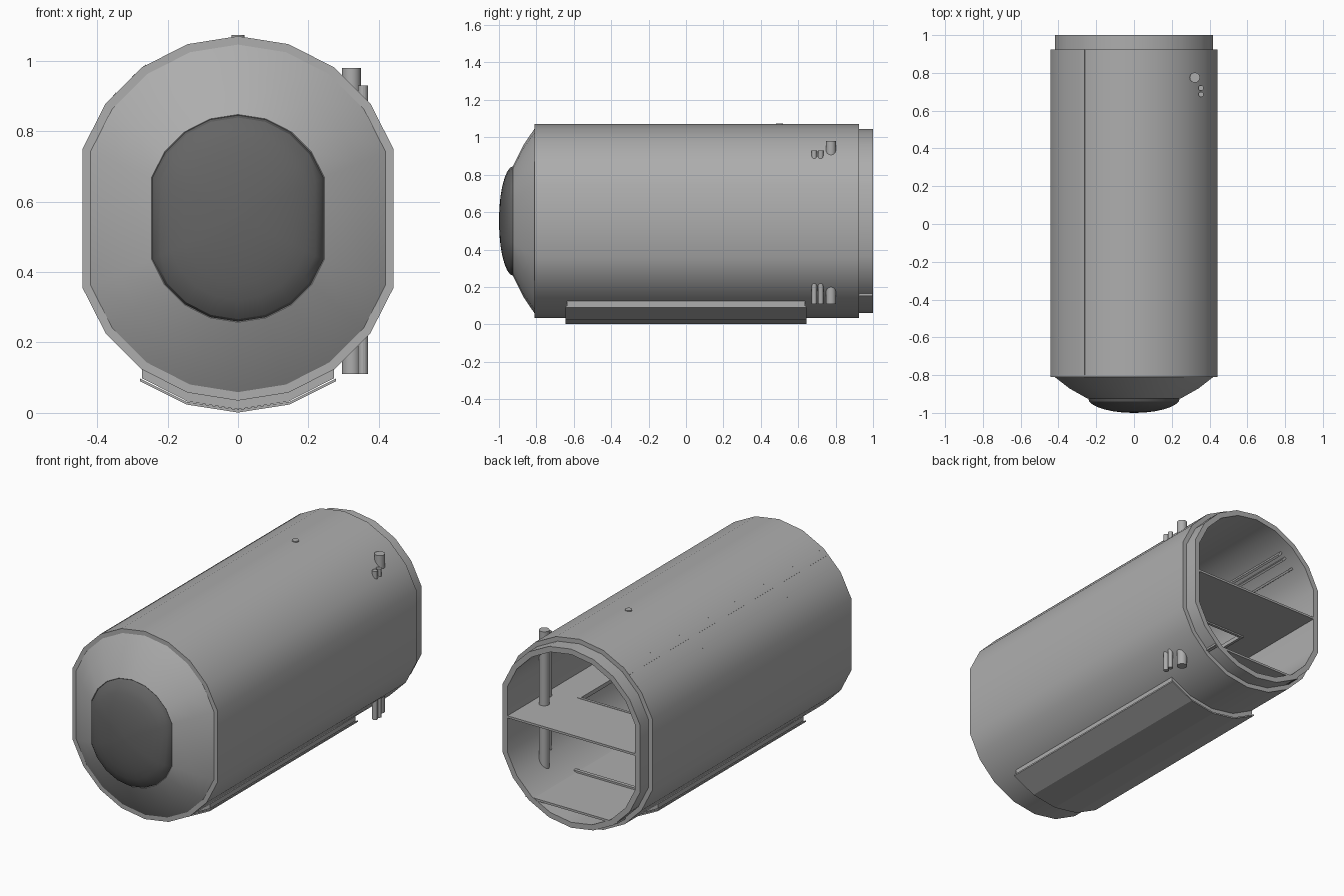
import bpy, bmesh, math

if "Cube" in bpy.data.objects:
    bpy.data.objects.remove(bpy.data.objects["Cube"])

CZ = 0.5525  # height of the hull axis


def material(name, v):
    m = bpy.data.materials.new(name)
    m.diffuse_color = (v, v, v, 1)
    m.use_nodes = True
    m.node_tree.nodes["Principled BSDF"].inputs["Base Color"].default_value = m.diffuse_color
    return m


GREY = material("hull grey", 0.42)
DARK = material("dark glass", 0.13)


def section(r, off=0.0525):
    """Stretched 20-gon section: two arcs joined by straight flanks."""
    pts = []
    for side in (1, -1):
        for i in range(-4, 5):
            a = math.radians(18 * i)
            pts.append((side * r * math.sin(a), CZ + side * (off + r * math.cos(a))))
    return pts


def finish(name, bm, mat, smooth=True):
    bmesh.ops.recalc_face_normals(bm, faces=bm.faces)
    me = bpy.data.meshes.new(name)
    bm.to_mesh(me)
    bm.free()
    ob = bpy.data.objects.new(name, me)
    bpy.context.collection.objects.link(ob)
    me.materials.append(mat)
    if smooth:
        bpy.ops.object.select_all(action='DESELECT')
        ob.select_set(True)
        bpy.context.view_layer.objects.active = ob
        bpy.ops.object.shade_smooth_by_angle(angle=math.radians(28))
    return ob


def loft(name, rings, mat, loop=False, cap=False):
    """Skin (y, radius, offset) rings."""
    bm = bmesh.new()
    vs = [[bm.verts.new((x, y, z)) for x, z in section(r, o)] for y, r, o in rings]
    pairs = list(zip(vs, vs[1:])) + ([(vs[-1], vs[0])] if loop else [])
    for a, b in pairs:
        for i in range(len(a)):
            j = (i + 1) % len(a)
            bm.faces.new((a[i], a[j], b[j], b[i]))
    if cap:
        bm.faces.new(vs[0])
        bm.faces.new(vs[-1])
    return finish(name, bm, mat)


def prism(name, pts, y0, y1, mat=GREY):
    """Extrude an x-z outline along y."""
    bm = bmesh.new()
    f = bm.faces.new([bm.verts.new((x, y0, z)) for x, z in pts])
    new = bmesh.ops.extrude_face_region(bm, geom=[f])['geom']
    bmesh.ops.translate(bm, vec=(0, y1 - y0, 0),
                        verts=[g for g in new if isinstance(g, bmesh.types.BMVert)])
    return finish(name, bm, mat, False)


def box(name, x0, x1, y0, y1, z0, z1):
    return prism(name, [(x0, z0), (x1, z0), (x1, z1), (x0, z1)], y0, y1)


def rod(name, x, y, r, z0, z1, n=16):
    bm = bmesh.new()
    bmesh.ops.create_cone(bm, cap_ends=True, segments=n, radius1=r, radius2=r, depth=z1 - z0)
    bmesh.ops.translate(bm, verts=bm.verts, vec=(x, y, (z0 + z1) / 2))
    return finish(name, bm, GREY)


# Hull shell: nose cone, barrel, rear collar and hollow inside
loft("hull", [(-0.925, 0.258, 0.037), (-0.87, 0.36, 0.045), (-0.81, 0.441, 0.0525),
              (-0.81, 0.465, 0.0525), (0.925, 0.465, 0.0525), (0.925, 0.44, 0.0525),
              (1.0, 0.44, 0.0525), (1.0, 0.41, 0.0525), (-0.79, 0.41, 0.0525),
              (-0.905, 0.235, 0.037)], GREY, loop=True)

# Domed front window
dome = []
for i in range(8):
    t = math.radians(88 * i / 7)
    k = math.cos(t)
    dome.append((-0.922 - 0.078 * math.sin(t), 0.2555 * k, 0.038 * k))
loft("front_window", dome, DARK, cap=True)

# Belly panel hugging the underside, with a thin lip along each edge
arc = [(0.465 * math.sin(math.radians(18 * i)), 0.5 - 0.465 * math.cos(math.radians(18 * i)))
       for i in range(-2, 3)]
prism("belly_panel", [(x, z + 0.002) for x, z in arc] + [(x, z - 0.025) for x, z in arc[::-1]],
      -0.635, 0.635)
prism("belly_skin", [(x * 1.02, z - 0.026) for x, z in arc] +
      [(x * 1.02, z - 0.034) for x, z in arc[::-1]], -0.645, 0.645)

# Upper deck around a stairwell opening
Z = 0.56
box("upper_deck_rear", -0.41, 0.41, 0.62, 0.998, Z, Z + 0.012)
box("upper_deck_front", -0.41, 0.41, -0.78, 0.0, Z, Z + 0.012)
for s, side in ((-1, "left"), (1, "right")):
    a, b = sorted((s * 0.22, s * 0.41))
    box("upper_deck_" + side, a, b, 0.0, 0.62, Z, Z + 0.012)
    # Stairwell trim
    a, b = sorted((s * 0.21, s * 0.225))
    box("stairwell_trim_" + side, a, b, 0.0, 0.625, Z - 0.008, Z + 0.014)
box("stairwell_trim_rear", -0.21, 0.21, 0.61, 0.625, Z - 0.008, Z + 0.014)

# Lower deck with raised edge rails
box("lower_deck", -0.27, 0.27, -0.78, 0.998, 0.15, 0.162)
for s, side in ((-1, "left"), (1, "right")):
    a, b = sorted((s * 0.255, s * 0.28))
    box("lower_rail_" + side, a, b, -0.78, 0.998, 0.155, 0.175)
box("lower_cross_rail", -0.255, 0.255, 0.61, 0.63, 0.155, 0.172)

# Vertical pipes passing through the right wall
rod("main_pipe", 0.322, 0.775, 0.027, 0.11, 0.98)
for i, y in enumerate((0.686, 0.72)):
    rod("thin_pipe_%d" % i, 0.355, y, 0.014, 0.11, 0.93, 12)

# Long stringers along the upper left of the inside wall, just breaking the skin
for i, deg in enumerate((35, 40, 49.5)):
    a = math.radians(deg)
    d, t = (-math.sin(a), math.cos(a)), (math.cos(a), math.sin(a))
    mid = 0.465 * math.cos(math.radians(9)) / math.cos(math.radians(deg % 18 - 9))
    pts = []
    for r, w in ((0.375, -0.006), (0.375, 0.006), (mid + 0.001, 0.006), (mid + 0.001, -0.006)):
        pts.append((d[0] * r + t[0] * w, 0.605 + d[1] * r + t[1] * w))
    prism("stringer_%d" % i, pts, -0.80, 0.924)

# Small cap on the roof
rod("roof_cap", 0, 0.5, 0.018, 1.06, 1.074)
